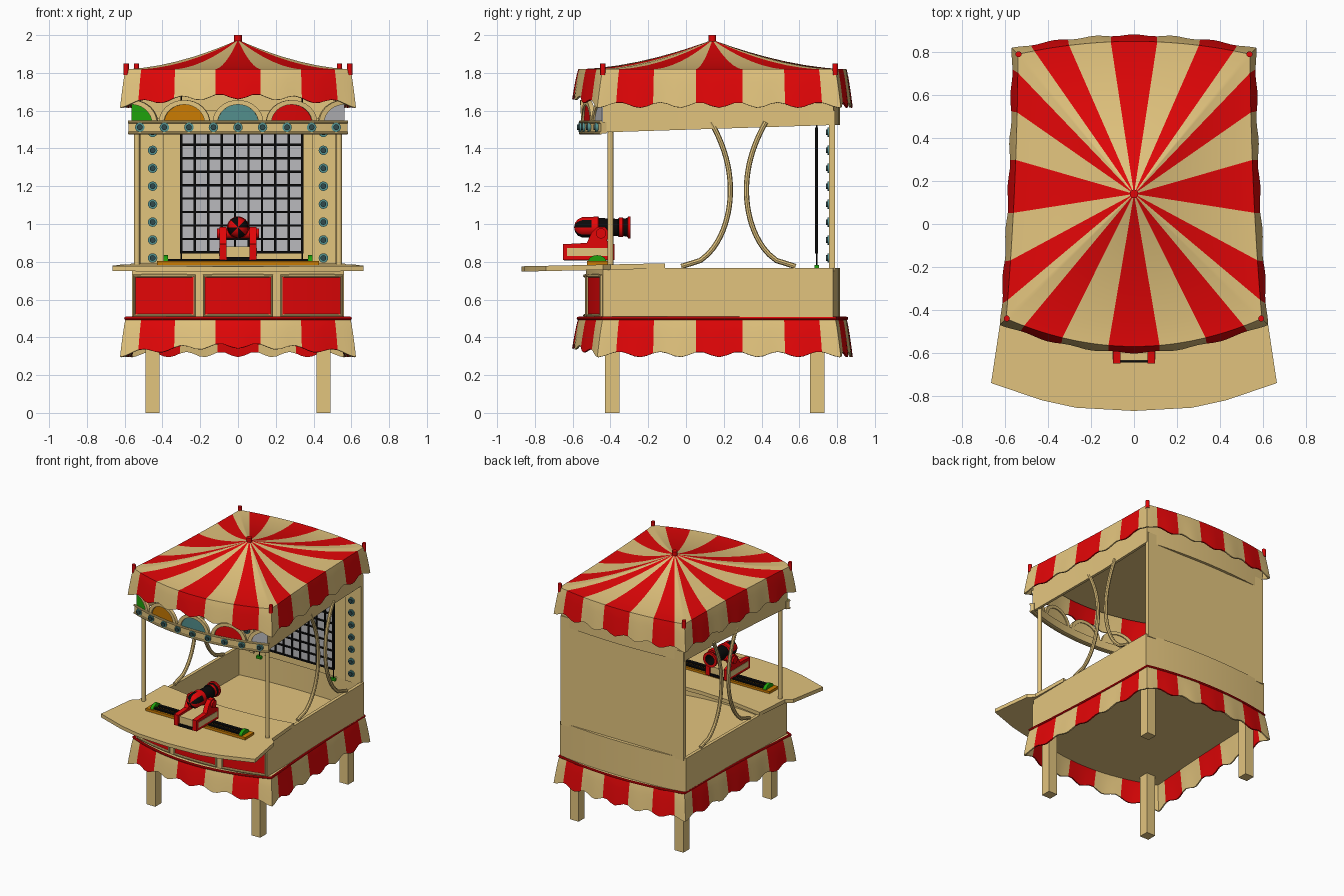
import bpy, bmesh, math
from mathutils import Matrix, Vector

if "Cube" in bpy.data.objects:
    bpy.data.objects.remove(bpy.data.objects["Cube"])

def material(name, rgb):
    m = bpy.data.materials.new(name)
    m.diffuse_color = (*[(c / 255) ** 2.2 for c in rgb], 1)
    m.use_nodes = True
    m.node_tree.nodes["Principled BSDF"].inputs["Base Color"].default_value = m.diffuse_color
    return m

TAN = material("tan", (226, 195, 125))
RED = material("red", (226, 14, 16))
BLACK = material("black", (18, 18, 18))
TEAL = material("teal", (84, 142, 140))
DARK = material("dark_teal", (52, 76, 78))
ORANGE = material("orange", (200, 122, 10))
GREEN = material("green", (36, 160, 20))
GREY = material("grey", (184, 184, 188))

def mesh(name, verts, faces, mats, idx=None, solid=0, back=0):
    me = bpy.data.meshes.new(name)
    me.from_pydata(verts, [], faces)
    for m in mats:
        me.materials.append(m)
    if idx:
        me.polygons.foreach_set("material_index", idx)
    ob = bpy.data.objects.new(name, me)
    bpy.context.collection.objects.link(ob)
    if solid:
        s = ob.modifiers.new("thickness", 'SOLIDIFY')
        s.thickness, s.offset, s.use_even_offset, s.material_offset = solid, -1, True, back
    return ob

def from_bm(name, bm, mat):
    bmesh.ops.recalc_face_normals(bm, faces=bm.faces[:])
    ob = mesh(name, [], [], [mat])
    bm.to_mesh(ob.data)
    bm.free()
    return ob

def boxes(name, items, mat):
    bm = bmesh.new()
    for lo, hi in items:
        lo, hi = Vector(lo), Vector(hi)
        bmesh.ops.create_cube(bm, size=1, matrix=Matrix.Translation((lo + hi) / 2) @ Matrix.Diagonal((*(hi - lo), 1)))
    return from_bm(name, bm, mat)

def rods(name, items, mat, segs=20):
    bm = bmesh.new()
    for a, b, r in items:
        a, b = Vector(a), Vector(b)
        rot = (b - a).to_track_quat('Z', 'Y').to_matrix().to_4x4()
        bmesh.ops.create_cone(bm, cap_ends=True, segments=segs, radius1=r, radius2=r, depth=(b - a).length,
                              matrix=Matrix.Translation((a + b) / 2) @ rot)
    return from_bm(name, bm, mat)

def prism(name, pts, fn, mat):
    """Extrude a polygon; fn(a, b, side) gives the 3D point."""
    n = len(pts)
    bm = bmesh.new()
    vs = [bm.verts.new(fn(a, b, s)) for s in (0, 1) for a, b in pts]
    bm.faces.new(vs[:n])
    bm.faces.new(vs[n:])
    for i in range(n):
        j = (i + 1) % n
        bm.faces.new((vs[i], vs[j], vs[n + j], vs[n + i]))
    return from_bm(name, bm, mat)

def strip(name, pts, z0, z1, mat, solid, closed=False):
    """Upright wall along plan points; z0 may be one value per point."""
    n = len(pts)
    zs = z0 if isinstance(z0, list) else [z0] * n
    v = [(x, y, z) for (x, y), z in zip(pts, zs)] + [(x, y, z1) for x, y in pts]
    f = [(i, (i + 1) % n, n + (i + 1) % n, n + i) for i in range(n if closed else n - 1)]
    return mesh(name, v, f, [mat], solid=solid)

def tube(name, pts, r, mat, cyclic=False):
    cu = bpy.data.curves.new(name, 'CURVE')
    cu.dimensions, cu.bevel_depth, cu.bevel_resolution, cu.use_fill_caps = '3D', r, 2, True
    sp = cu.splines.new('POLY')
    sp.points.add(len(pts) - 1)
    for p, q in zip(sp.points, pts):
        p.co = (*q, 1)
    sp.use_cyclic_u = cyclic
    cu.materials.append(mat)
    bpy.context.collection.objects.link(bpy.data.objects.new(name, cu))

def span(a, b, n):
    return [a + (b - a) * i / n for i in range(n + 1)]

# Shared plan outline of the canopy and skirt: (x, y, outward dx, dy, u, side, stripe)
CORNERS = [(-.595, -.44), (.595, -.44), (.54, .79), (-.54, .79)]
BREAKS = [-1, -.86, -.56, -.2, .2, .56, .86, 1]
OUT = [(0, -1), (1, 0), (0, 1), (-1, 0)]
OUTLINE = []
for s in range(4):
    a, b = Vector(CORNERS[s]), Vector(CORNERS[(s + 1) % 4])
    o, bow = Vector(OUT[s]), (.13, -.012, .06, -.012)[s]
    along = Vector((-o.y, o.x))
    for k in range(7):
        for u in span(BREAKS[k], BREAKS[k + 1], 6)[:-1]:
            p = a.lerp(b, (u + 1) / 2) + o * bow * (1 - u * u)
            d = (o + along * u ** 3) * (1 - .1 * u ** 8)
            OUTLINE.append((p.x, p.y, d.x, d.y, u, s, k % 2))

def cloth(name, ztop, roof):
    rings = []
    if roof:
        for t in (.02, .08, .16, .27, .4, .55, .7, .85, .95):
            rings.append([(x * t, .14 + (y - .14) * t, ztop + .155 * (1 - t) ** 1.7) for x, y, *_ in OUTLINE])
    for t in span(0, 1, 6):
        ring = []
        for x, y, dx, dy, u, s, _ in OUTLINE:
            wave = math.cos(6 * math.pi * u)
            off = t ** .8 * (.029 + .004 * wave)
            drop = .19 + .014 * wave - (.045 * (1 - u * u) if s == 0 else 0)
            ring.append((x + dx * off, y + dy * off, ztop - drop * t))
        rings.append(ring)
    n = len(OUTLINE)
    faces, idx = [], []
    for r in range(len(rings) - 1):
        for j in range(n):
            k = (j + 1) % n
            faces.append((r * n + j, r * n + n + j, r * n + n + k, r * n + k))
            idx.append(OUTLINE[j][6])
    mesh(name, sum(rings, []), faces, [TAN, RED], idx, .01)

cloth("striped_canopy", 1.82, True)
cloth("striped_skirt", .5, False)
tube("skirt_rim", [(p[0], p[1], .5) for p in OUTLINE], .009, RED, True)
rods("canopy_finials", [((x * .995, y, 1.79), (x * .995, y, 1.85), .014) for x, y in CORNERS]
     + [((0, .14, 1.94), (0, .14, 2.0), .02)], RED)
prism("ceiling", [(p[0] * .97, p[1] * .97) for p in OUTLINE], lambda a, b, s: (a, b, 1.785 + .015 * s), TAN)

# Legs, floor and tub
boxes("legs", [((s * .453 - .038, y - .038, 0), (s * .453 + .038, y + .038, .5)) for s in (-1, 1) for y in (-.39, .695)], TAN)
prism("floor_slab", [p[:2] for p in OUTLINE], lambda a, b, s: (a, b, .485 + .015 * s), TAN)
base_y = lambda x: -.53 + .09 * (x / .56) ** 2
back_y = lambda x: .815 - .035 * (x / .54) ** 2
tub = [(x, base_y(x)) for x in span(-.56, .56, 16)] + [(x, back_y(x)) for x in span(.545, -.545, 12)]
strip("tub_walls", tub, .5, .767, TAN, .025, True)
prism("tub_floor", [(x * .98, y * .98) for x, y in tub], lambda a, b, s: (a, b, .53 + .02 * s), TAN)

# Red front panels with frames
for i, (a, b) in enumerate([(-.55, -.23), (-.18, .18), (.23, .55)]):
    xs = span(a, b, 8)
    strip(f"front_panel_{i}", [(x, base_y(x) - .006) for x in xs], .515, .725, RED, .006)
    loop = [(x, base_y(x) - .006, .515) for x in xs] + [(x, base_y(x) - .006, .725) for x in xs[::-1]]
    tube(f"panel_frame_{i}", loop, .009, TAN, True)

# Counter, slightly sloping to the front
half = [(.27, -.855), (.43, -.82), (.665, -.74), (.62, -.44), (.575, -.4), (.56, -.11), (.3, -.15)]
counter = [(0, -.87)] + half + [(0, -.165)] + [(-x, y) for x, y in half[::-1]]
prism("counter", counter, lambda a, b, s: (a, b, .764 + .028 * s + .016 * (b + .11) / .76), TAN)

# Posts and curved side braces
rods("front_posts", [((s * .535, -.4, .77), (s * .535, -.4, 1.55), .015) for s in (-1, 1)], TAN)
for s, side in ((-1, "left"), (1, "right")):
    for name, y0, d in (("front", .235, -1), ("rear", .32, 1)):
        pts = []
        for z in span(.775, 1.54, 24):
            t = (z - 1.18) / .405
            w = 1 - math.sqrt(max(0, 1 - t * t)) if z < 1.18 else .5 * t * t
            pts.append((s * .53, y0 + d * .26 * w, z))
        tube(f"{side}_{name}_brace", pts, .014, TAN)

# Back wall with bulb columns, and the upper frame
boxes("back_wall", [((-.53, .77, .75), (.53, .79, 1.6))]
      + [((min(s * .395, s * .53), .758, .75), (max(s * .395, s * .53), .775, 1.56)) for s in (-1, 1)], TAN)
frame = [(.565, -.44), (.533, .3)] + [(x, back_y(x)) for x in span(.533, -.533, 12)] + [(-.533, .3), (-.565, -.44)]
strip("upper_frame", frame, [1.485 + .032 * (y + .44) for x, y in frame], 1.79, TAN, .02)

# Wire grid target board
boxes("grid_board", [((-.3, .692, .85), (.34, .698, 1.51))], GREY)
pitch = .64 / 9
boxes("grid_bars", [((-.3 + i * pitch - .006, .684, .844), (-.3 + i * pitch + .006, .7, 1.51)) for i in range(10)]
      + [((-.306, .684, .85 + i * pitch - .006), (.346, .7, .85 + i * pitch + .006)) for i in range(10)], BLACK)
boxes("grid_feet", [((x - .02, .68, .762), (x + .02, .704, .782)) for x in (-.3, .34)], GREEN)
rods("grid_hangers", [((x, .692, .77), (x, .692, 1.79), .004) for x in (-.3, .34)], BLACK)

# Bowed fascia with coloured arches
fy = lambda x: -.56 + .11 * (x / .58) ** 2
strip("fascia", [(x, fy(x)) for x in span(-.58, .58, 24)], 1.48, 1.54, TAN, .03)
tube("fascia_trim", [(x, fy(x), 1.54) for x in span(-.58, .58, 24)], .008, TAN)
tube("fascia_lower_trim", [(x, fy(x), 1.482) for x in span(-.58, .58, 24)], .008, TAN)
for cx, mat, a0, a1 in ((-.565, GREEN, 0, .5), (-.285, ORANGE, 0, 1), (0, TEAL, 0, 1), (.285, RED, 0, 1), (.565, GREY, .5, 1)):
    ang = [a * math.pi for a in span(a0, a1, 16)]
    at = lambda r, a, o: (cx + r * math.cos(a), fy(cx + r * math.cos(a)) + o, 1.535 + r * .9 * math.sin(a))
    n = len(ang)
    fan = [(cx, fy(cx) + .01, 1.535)] + [at(.115, a, .01) for a in ang]
    mesh("arch_fill", fan, [(0, i, i + 1) for i in range(1, n)], [mat, TAN], solid=.008, back=1)
    ring = [at(.108, a, 0) for a in ang] + [at(.135, a, 0) for a in ang]
    mesh("arch_frame", ring, [(i, n + i, n + i + 1, i + 1) for i in range(n - 1)], [TAN], solid=.025)

# Bulbs on fascia and wall columns
spots = [(x, fy(x), 1.512) for x in span(-.52, .52, 8)]
spots += [(s * .452, .758, .82 + .095 * i) for s in (-1, 1) for i in range(8)]
rods("bulb_sockets", [((x, y + .01, z), (x, y - .01, z), .025) for x, y, z in spots], TEAL, 16)
rods("bulb_caps", [((x, y, z), (x, y - .018, z), .015) for x, y, z in spots], DARK, 12)

# Sliding track on the counter
boxes("track_plank", [((-.43, -.525, .775), (.43, -.415, .803))], ORANGE)
boxes("track_rails", [((-.38, y - .014, .8), (.38, y + .014, .814)) for y in (-.495, -.445)], BLACK)
dome = [(-.47 + .048 * math.cos(a), .8 + .035 * math.sin(a)) for a in span(0, math.pi, 12)]
for s in (-1, 1):
    prism("track_stop", dome, lambda a, b, k: (s * (.37 + .025 * k), a, b), GREEN)

# Cannon carriage
plate = [(-.65, .81), (-.65, .893), (-.525, .9), (-.5, .955), (-.47, .985), (-.43, .985), (-.405, .955), (-.42, .91), (-.378, .893), (-.378, .81)]
for s in (-1, 1):
    prism("carriage_plate", plate, lambda a, b, k: (s * (.062 + .036 * k), a, b), RED)
boxes("carriage_side_insets", [((s * .09 - .011, -.63, .83), (s * .09 + .011, -.4, .873)) for s in (-1, 1)], TAN)
boxes("carriage_body", [((-.065, -.635, .825), (.065, -.39, .88))], TAN)
boxes("carriage_foot", [((-.065, -.645, .806), (.065, -.385, .826))], BLACK)
rods("cannon_pivot", [((-.112, -.45, .95), (.112, -.45, .95), .027)], RED)

# Cannon barrel, turned about its long axis
prof = [(-.592, .002), (-.587, .024), (-.573, .043), (-.55, .054), (-.5, .055), (-.48, .058), (-.465, .058), (-.46, .05),
        (-.36, .045), (-.355, .052), (-.335, .052), (-.33, .046), (-.31, .05), (-.307, .058), (-.293, .058), (-.293, .038), (-.4, .034), (-.4, .002)]
N = 32
ring = [(r * math.cos(2 * math.pi * j / N), y, .982 + r * math.sin(2 * math.pi * j / N)) for y, r in prof for j in range(N)]
faces, idx = [], []
for i in range(len(prof) - 1):
    for j in range(N):
        k = (j + 1) % N
        faces.append((i * N + j, i * N + k, i * N + N + k, i * N + N + j))
        idx.append((j // 4) % 2 if i < 4 else int(i in (4, 5, 6, 9, 10, 12, 13, 14)))
mesh("cannon_barrel", ring, faces, [BLACK, RED], idx)

# Apply thickness and curves, then smooth shading with sharp edges kept
bpy.ops.object.select_all(action='SELECT')
bpy.context.view_layer.objects.active = bpy.data.objects["striped_canopy"]
bpy.ops.object.convert(target='MESH')
bpy.ops.object.shade_smooth_by_angle(angle=math.radians(35))
